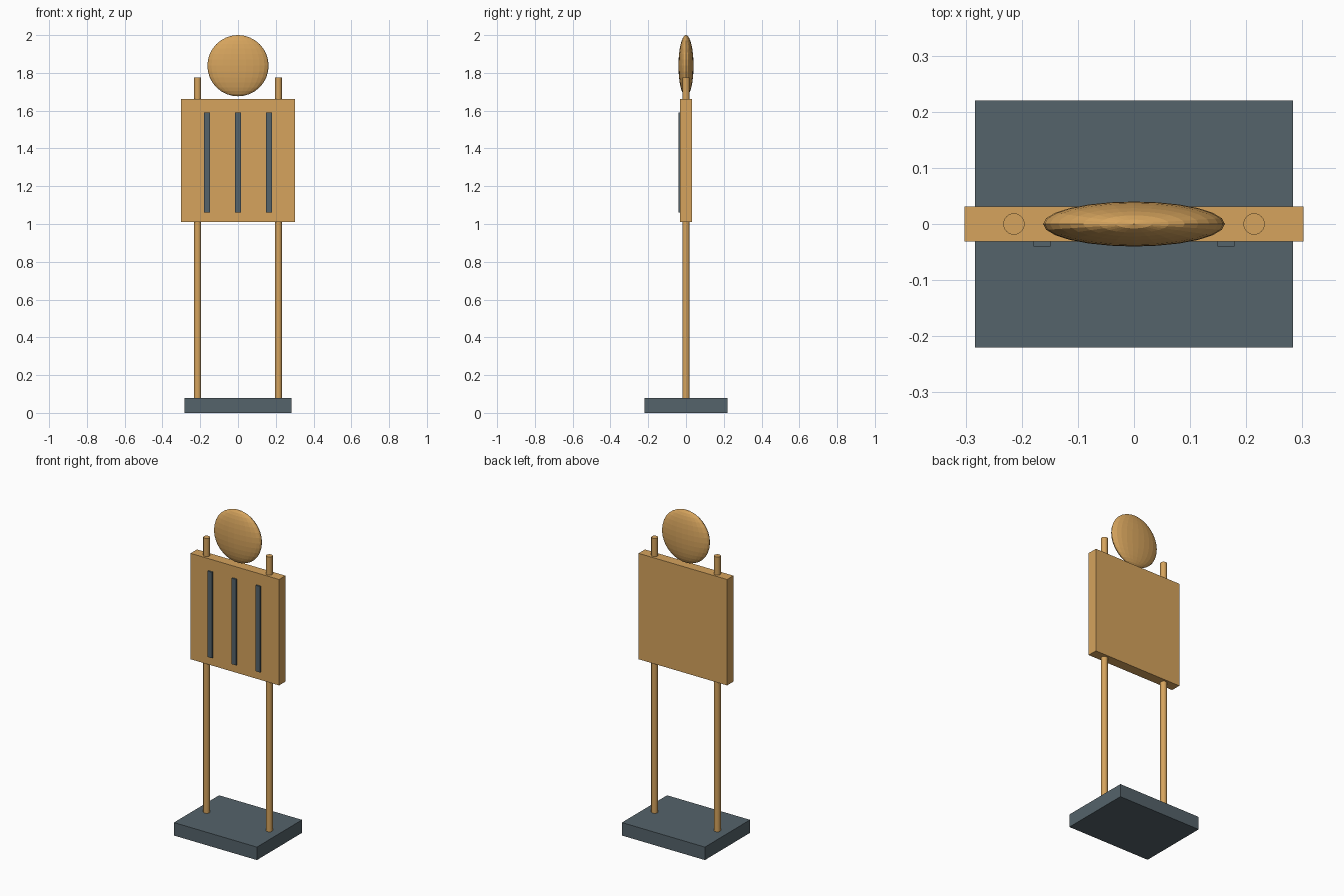
import bpy

if "Cube" in bpy.data.objects:
    bpy.data.objects.remove(bpy.data.objects["Cube"])


def material(name, rgb):
    m = bpy.data.materials.new(name)
    m.diffuse_color = (*rgb, 1)
    m.use_nodes = True
    m.node_tree.nodes["Principled BSDF"].inputs["Base Color"].default_value = m.diffuse_color
    return m


WOOD = material("tan_wood", (0.67, 0.37, 0.11))
SLATE = material("dark_slate", (0.09, 0.125, 0.145))


def finish(name, mat):
    ob = bpy.context.object
    ob.name = ob.data.name = name
    ob.data.materials.append(mat)
    bpy.ops.object.transform_apply(location=False, rotation=False, scale=True)
    return ob


def box(name, x, y, z, mat):
    """Box from (min, max) ranges on each axis."""
    bpy.ops.mesh.primitive_cube_add(size=1, location=[sum(r) / 2 for r in (x, y, z)])
    bpy.context.object.scale = [r[1] - r[0] for r in (x, y, z)]
    return finish(name, mat)


# Ground plate
box("base", (-0.283, 0.283), (-0.22, 0.22), (0, 0.08), SLATE)

# Two posts running up through the panel
for side, sx in (("left", -1), ("right", 1)):
    bpy.ops.mesh.primitive_cylinder_add(vertices=24, radius=0.019, depth=1.735,
                                        location=(sx * 0.214, 0, 0.9075))
    finish(side + "_post", WOOD)
    bpy.ops.object.shade_smooth_by_angle()

# Torso panel
box("torso_panel", (-0.302, 0.302), (-0.031, 0.031), (1.01, 1.663), WOOD)

# Raised strips on the front face
for i, x in enumerate((-0.164, 0, 0.164)):
    box(f"front_strip_{i + 1}", (x - 0.015, x + 0.015), (-0.04, -0.03), (1.06, 1.59), SLATE)

# Flattened disc-like head
bpy.ops.mesh.primitive_uv_sphere_add(segments=24, ring_count=16, radius=1, location=(0, 0, 1.838))
bpy.context.object.scale = (0.162, 0.04, 0.162)
finish("head", WOOD)
